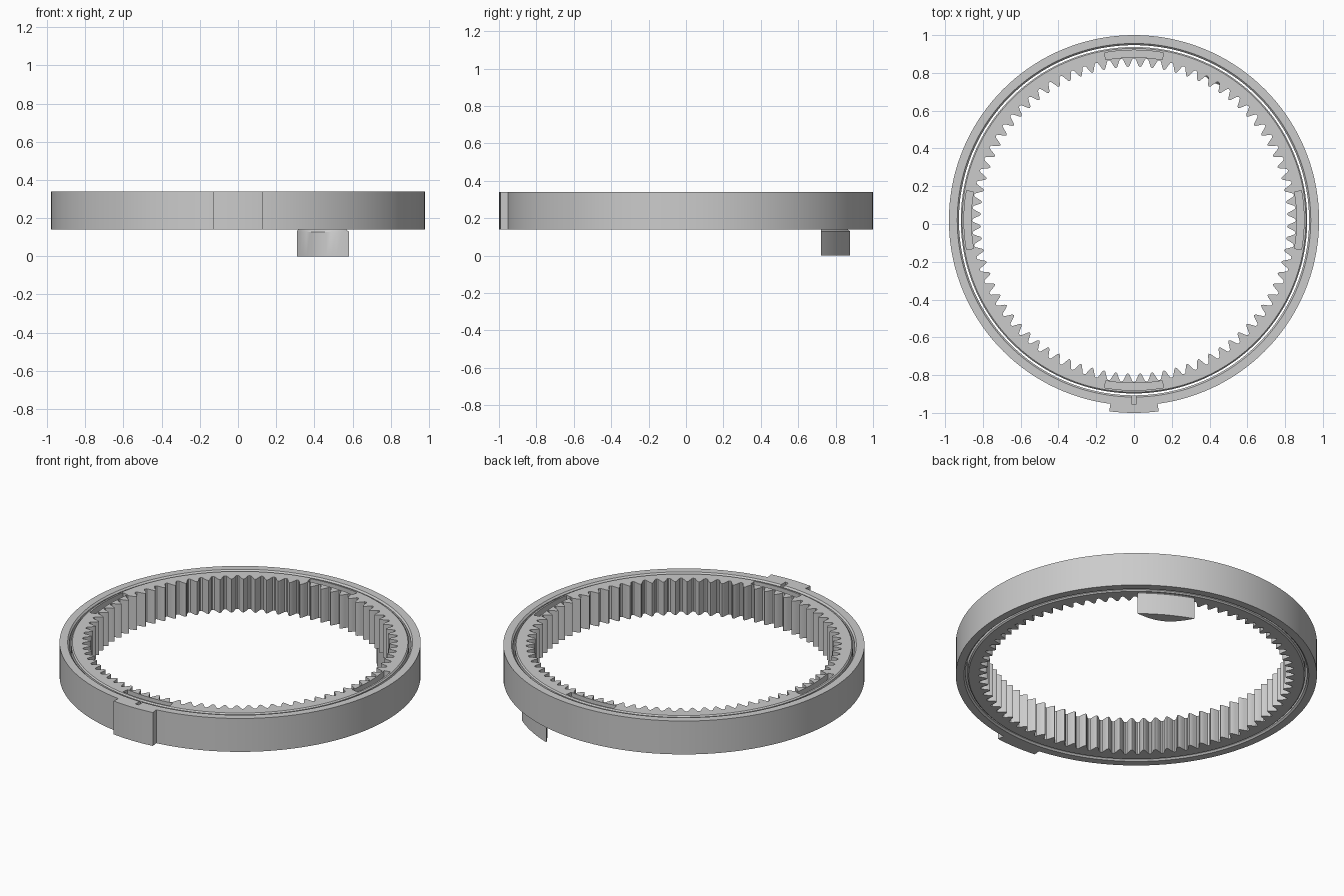
import bpy, bmesh
from math import sin, cos, pi, tau, radians

cube = bpy.data.objects.get("Cube")
if cube:
    bpy.data.objects.remove(cube)

CY = 0.02                 # ring centre in y
BOTTOM, TOP = 0.14, 0.34  # ring height range

grey = bpy.data.materials.new("light_grey")
grey.use_nodes = True
grey.diffuse_color = (0.6, 0.6, 0.6, 1)
grey.node_tree.nodes["Principled BSDF"].inputs["Base Color"].default_value = (0.6, 0.6, 0.6, 1)


def polar(r, a, z):
    return (r * cos(a), CY + r * sin(a), z)


def skin(name, loops, closed=False):
    """Join equal-length loops with quads; closed makes a ring, else cap both ends."""
    bm = bmesh.new()
    rows = [[bm.verts.new(p) for p in loop] for loop in loops]
    n = len(rows[0])
    pairs = list(zip(rows, rows[1:])) + ([(rows[-1], rows[0])] if closed else [])
    for a, b in pairs:
        for i in range(n):
            j = (i + 1) % n
            bm.faces.new((a[i], a[j], b[j], b[i]))
    if not closed:
        bm.faces.new(rows[0][::-1])
        bm.faces.new(rows[-1])
    bmesh.ops.recalc_face_normals(bm, faces=bm.faces)
    mesh = bpy.data.meshes.new(name)
    bm.to_mesh(mesh)
    bm.free()
    mesh.materials.append(grey)
    ob = bpy.data.objects.new(name, mesh)
    bpy.context.collection.objects.link(ob)
    return ob


def sector(name, r0, r1, mid, half, z0, z1, steps=12):
    """Curved block between two radii, centred on the angle mid."""
    angles = [mid + half * (2 * i / steps - 1) for i in range(steps + 1)]
    outline = [(r1, a) for a in angles] + [(r0, a) for a in reversed(angles)]
    return skin(name, [[polar(r, a, z) for r, a in outline] for z in (z0, z1)])


def combine(target, tool, operation):
    mod = target.modifiers.new("combine", "BOOLEAN")
    mod.operation, mod.object, mod.solver = operation, tool, "EXACT"
    bpy.ops.object.select_all(action="DESELECT")
    bpy.context.view_layer.objects.active = target
    target.select_set(True)
    bpy.ops.object.modifier_apply(modifier=mod.name)
    bpy.data.objects.remove(tool)


def smooth(ob, degrees):
    bpy.ops.object.select_all(action="DESELECT")
    bpy.context.view_layer.objects.active = ob
    ob.select_set(True)
    bpy.ops.object.shade_smooth_by_angle(angle=radians(degrees))


# Outer ring with chamfered inner edges
profile = [(0.98, BOTTOM), (0.98, TOP), (0.936, TOP), (0.927, TOP - 0.009),
           (0.927, BOTTOM + 0.009), (0.936, BOTTOM)]
SEG = 144
outer_ring = skin("outer_ring", [[polar(r, tau * i / SEG, z) for i in range(SEG)]
                                 for r, z in profile], closed=True)

# Front pad joined to the ring, with a narrow slot in its top
pad = sector("front_pad", 0.95, 1.02, -pi / 2, radians(7.35), BOTTOM, TOP)
combine(outer_ring, pad, "UNION")
slot = sector("slot_cutter", 0.90, 0.975, -pi / 2, 0.011, TOP - 0.1, TOP + 0.05, 2)
combine(outer_ring, slot, "DIFFERENCE")
smooth(outer_ring, 30)

# Internal gear: plain outside, rounded teeth inside
TEETH = 80
tooth = [0.857, 0.853, 0.835, 0.817, 0.81, 0.817, 0.835, 0.853]
count = TEETH * len(tooth)
angles = [tau * i / count for i in range(count)]
radii = [tooth[i % len(tooth)] for i in range(count)]


def circle(r, z):
    return [polar(r, a, z) for a in angles]


def teeth(z):
    return [polar(r, a, z) for r, a in zip(radii, angles)]


gear = skin("gear_ring", [circle(0.910, BOTTOM), circle(0.917, BOTTOM + 0.007),
                          circle(0.917, TOP - 0.007), circle(0.910, TOP),
                          teeth(TOP), teeth(BOTTOM)], closed=True)

# Four shallow arc pockets in the gear's top face
for k in range(4):
    pocket = sector("pocket_cutter", 0.863, 0.9, k * pi / 2, radians(10),
                    TOP - 0.035, TOP + 0.05)
    combine(gear, pocket, "DIFFERENCE")
smooth(gear, 30)

# Crescent-shaped tab under the gear, chamfered where it meets the ring
MID, HALF, STEPS = radians(60.3), radians(9.9), 12


def crescent(z, inset):
    us = [2 * i / STEPS - 1 for i in range(STEPS + 1)]
    half = HALF * (1 - inset * 6)
    outer = [polar(0.912 - inset, MID + half * u, z) for u in us]
    inner = [polar(0.912 - inset - (0.07 - 2 * inset) * (1 - u * u), MID + half * u, z)
             for u in us[-2:0:-1]]
    return outer + inner


tab = skin("lower_tab", [crescent(0, 0), crescent(0.128, 0), crescent(BOTTOM, 0.01)])
smooth(tab, 30)
